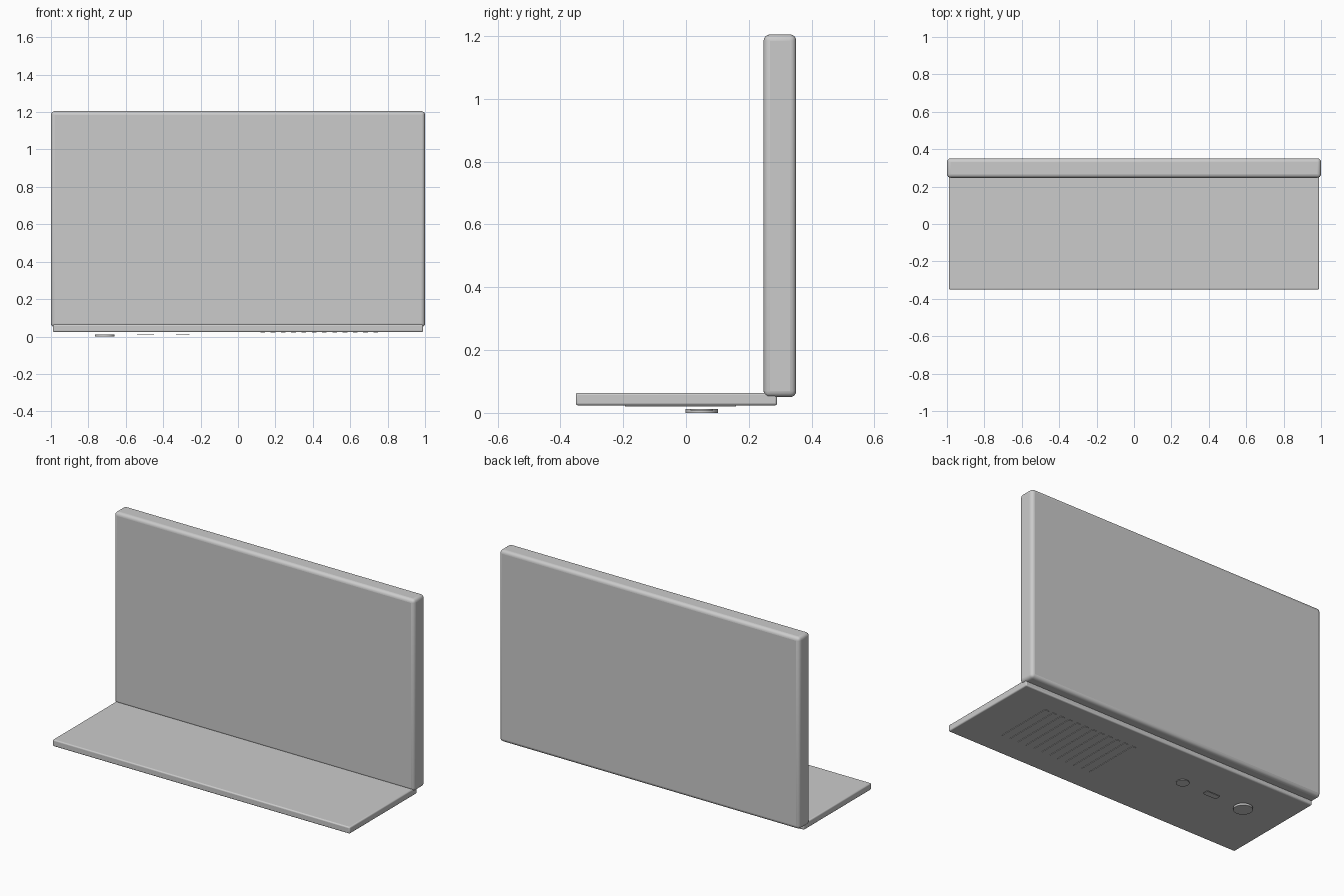
import bpy

if "Cube" in bpy.data.objects:
    bpy.data.objects.remove(bpy.data.objects["Cube"])


def finish(ob, name, bevel, segments):
    ob.name = name
    bpy.ops.object.transform_apply(location=False, rotation=False, scale=True)
    if bevel:
        mod = ob.modifiers.new("Rounding", "BEVEL")
        mod.width, mod.segments = bevel, segments
        mod.limit_method = "ANGLE"
    bpy.ops.object.shade_smooth_by_angle()
    return ob


def box(name, x, y, z, bevel=0.0, segments=3):
    """Box from (min, max) ranges on each axis."""
    mid = [(a + b) / 2 for a, b in (x, y, z)]
    bpy.ops.mesh.primitive_cube_add(size=1, location=mid)
    ob = bpy.context.object
    ob.scale = [b - a for a, b in (x, y, z)]
    return finish(ob, name, bevel, segments)


def disc(name, x, y, radius, z0, z1):
    bpy.ops.mesh.primitive_cylinder_add(vertices=32, radius=radius, depth=z1 - z0,
                                        location=(x, y, (z0 + z1) / 2))
    return finish(bpy.context.object, name, 0, 0)


# Upright panel and the base plate that runs under it
box("back_panel", (-1, 1), (0.247, 0.351), (0.05, 1.205), 0.02, 4)
box("base_plate", (-0.99, 0.99), (-0.351, 0.29), (0.024, 0.064), 0.007, 3)

# Row of vent slats under the base
SLATS, FIRST, STEP, WIDTH = 12, 0.132, 0.055, 0.025
for i in range(SLATS):
    cx = FIRST + i * STEP
    box(f"vent_slat_{i + 1}", (cx - WIDTH / 2, cx + WIDTH / 2),
        (-0.195, 0.16), (0.021, 0.027))

# Connectors below the base
disc("power_socket", -0.713, 0.05, 0.052, 0.0, 0.012)
disc("audio_socket", -0.295, 0.05, 0.036, 0.008, 0.012)
port = box("data_port", (-0.54, -0.45), (0.032, 0.068), (0.008, 0.012))

# Round only the port's upright corners
weights = port.data.attributes.new("bevel_weight_edge", "FLOAT", "EDGE")
for edge in port.data.edges:
    a, b = (port.data.vertices[v].co for v in edge.vertices)
    weights.data[edge.index].value = 1.0 if abs(a.z - b.z) > 1e-4 else 0.0
corner = port.modifiers.new("Corners", "BEVEL")
corner.limit_method = "WEIGHT"
corner.use_clamp_overlap = False
corner.width, corner.segments = 0.009, 4
